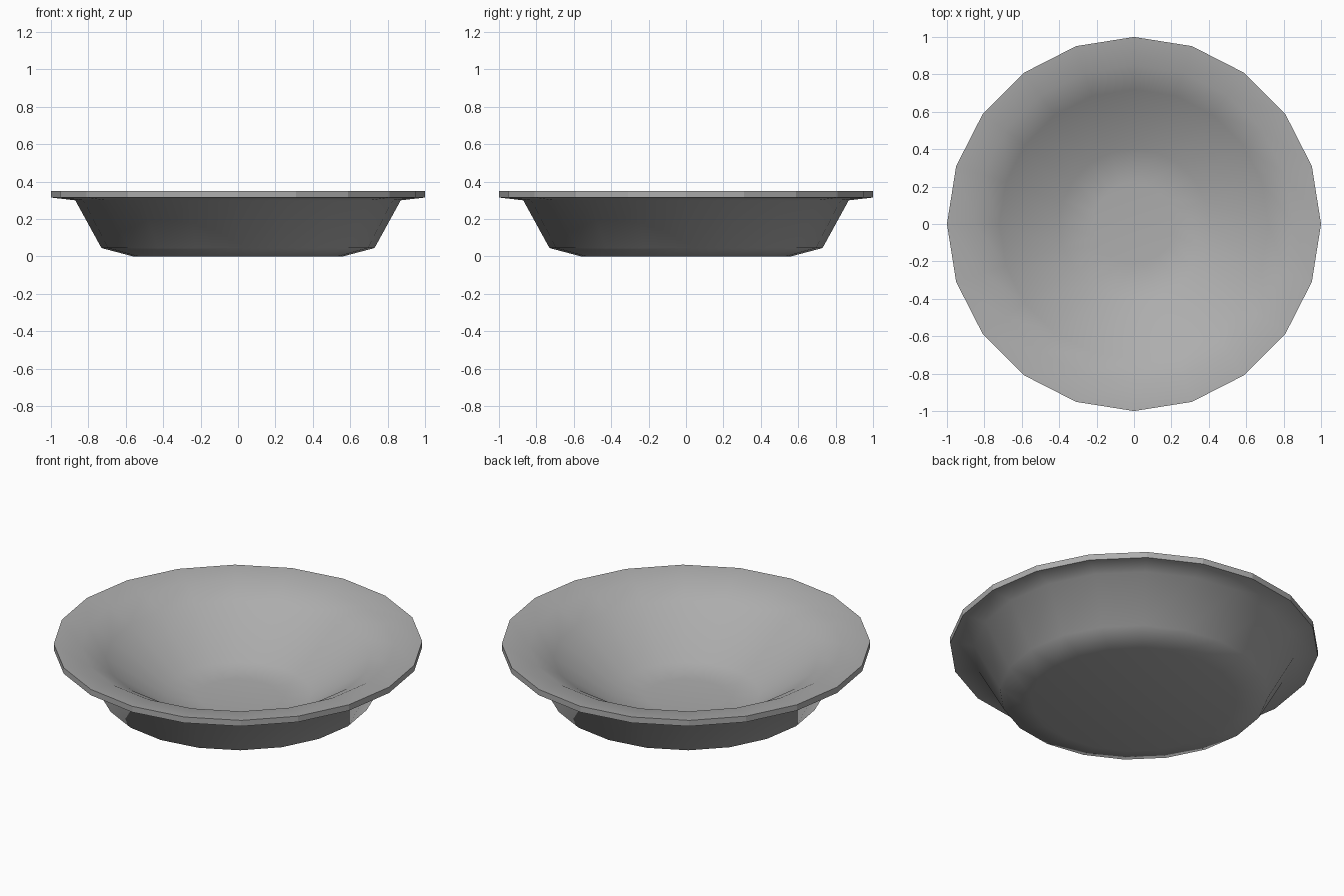
import bpy, bmesh, math

if "Cube" in bpy.data.objects:
    bpy.data.objects.remove(bpy.data.objects["Cube"])

SIDES = 20

# Closed cross-section (radius, height): outside, rim, then shallow inside
profile = [(0.56, 0), (0.73, 0.045), (0.87, 0.30), (1.0, 0.315),
           (1.0, 0.35), (0.85, 0.334), (0.72, 0.265), (0.40, 0.045), (0.22, 0.03)]

# Revolve the profile into rings
bm = bmesh.new()
rings = [[bm.verts.new((r * math.cos(2 * math.pi * i / SIDES),
                        r * math.sin(2 * math.pi * i / SIDES), z))
          for i in range(SIDES)] for r, z in profile]
for a, b in zip(rings, rings[1:]):
    for i in range(SIDES):
        j = (i + 1) % SIDES
        bm.faces.new((a[i], a[j], b[j], b[i]))

# Base underside and inner floor
bm.faces.new(rings[0][::-1])
bm.faces.new(rings[-1])
bmesh.ops.recalc_face_normals(bm, faces=bm.faces[:])

mesh = bpy.data.meshes.new("bowl")
bm.to_mesh(mesh)
bm.free()
bowl = bpy.data.objects.new("bowl", mesh)
bpy.context.collection.objects.link(bowl)

# Mid-grey finish
grey = bpy.data.materials.new("grey_glaze")
grey.diffuse_color = (0.42, 0.42, 0.42, 1)
grey.use_nodes = True
grey.node_tree.nodes["Principled BSDF"].inputs["Base Color"].default_value = grey.diffuse_color
mesh.materials.append(grey)

# Smooth walls, crisp rim edge
bpy.context.view_layer.objects.active = bowl
bowl.select_set(True)
bpy.ops.object.shade_smooth_by_angle(angle=math.radians(60))

# Faceted outer rim band
for face in mesh.polygons:
    if face.center.xy.length > 0.97 and abs(face.normal.z) < 0.1:
        face.use_smooth = False
